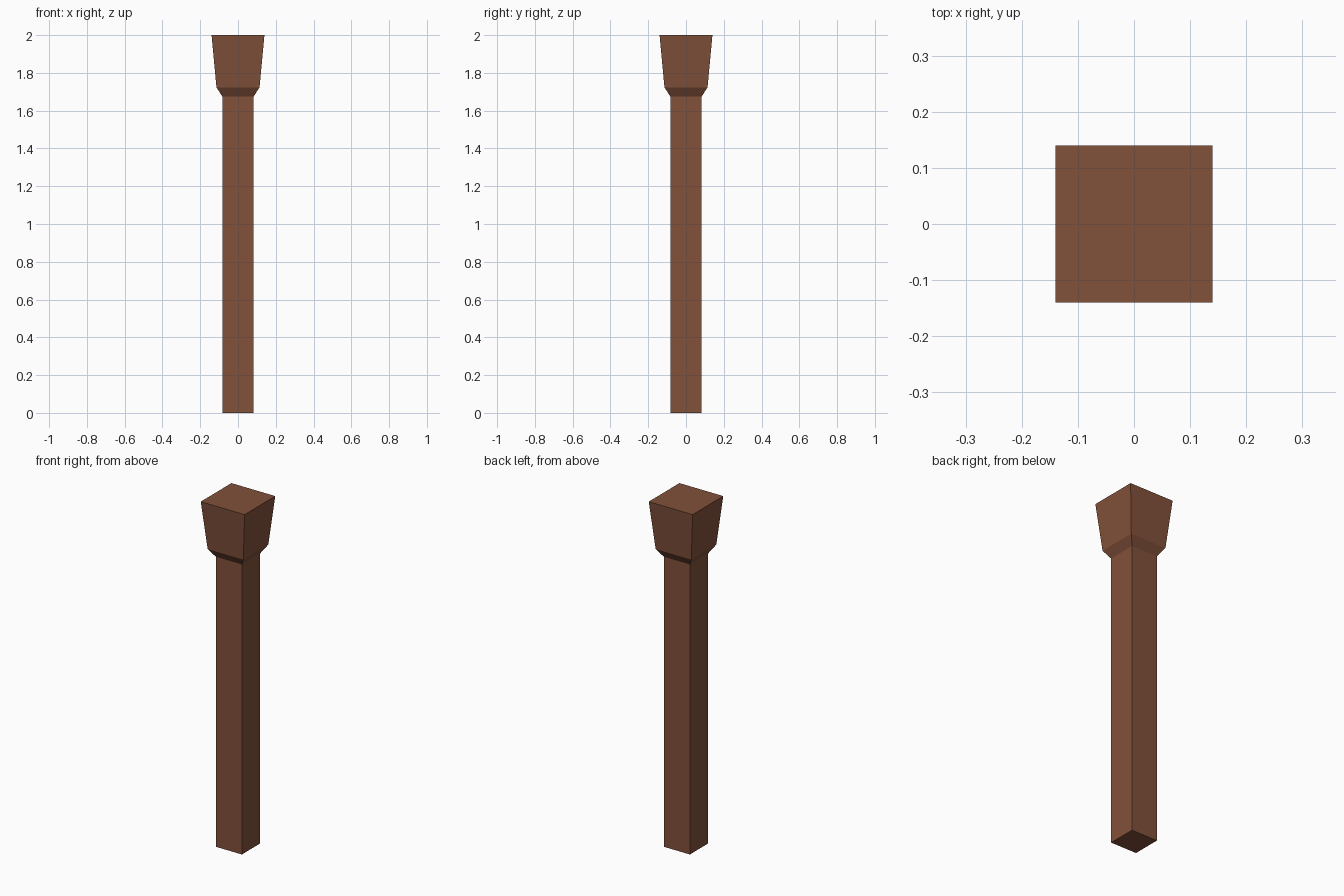
import bpy, bmesh

if "Cube" in bpy.data.objects:
    bpy.data.objects.remove(bpy.data.objects["Cube"])

wood = bpy.data.materials.new("brown wood")
wood.diffuse_color = (0.22, 0.082, 0.043, 1.0)
wood.use_nodes = True
wood.node_tree.nodes["Principled BSDF"].inputs["Base Color"].default_value = wood.diffuse_color

# Square cross-sections from bottom to top: (height, half width)
PROFILE = [(0.0, 0.083), (1.675, 0.083), (1.723, 0.114), (2.0, 0.14)]

# Post: straight shaft, short flare and tapered capital as one lofted solid
bm = bmesh.new()
rings = [[bm.verts.new((sx * h, sy * h, z))
          for sx, sy in ((-1, -1), (1, -1), (1, 1), (-1, 1))]
         for z, h in PROFILE]
for low, high in zip(rings, rings[1:]):
    for i in range(4):
        j = (i + 1) % 4
        bm.faces.new((low[i], low[j], high[j], high[i]))

# End caps
bm.faces.new(rings[0][::-1])
bm.faces.new(rings[-1])
bmesh.ops.recalc_face_normals(bm, faces=bm.faces)

mesh = bpy.data.meshes.new("post")
bm.to_mesh(mesh)
bm.free()
mesh.materials.append(wood)
bpy.context.collection.objects.link(bpy.data.objects.new("post", mesh))
